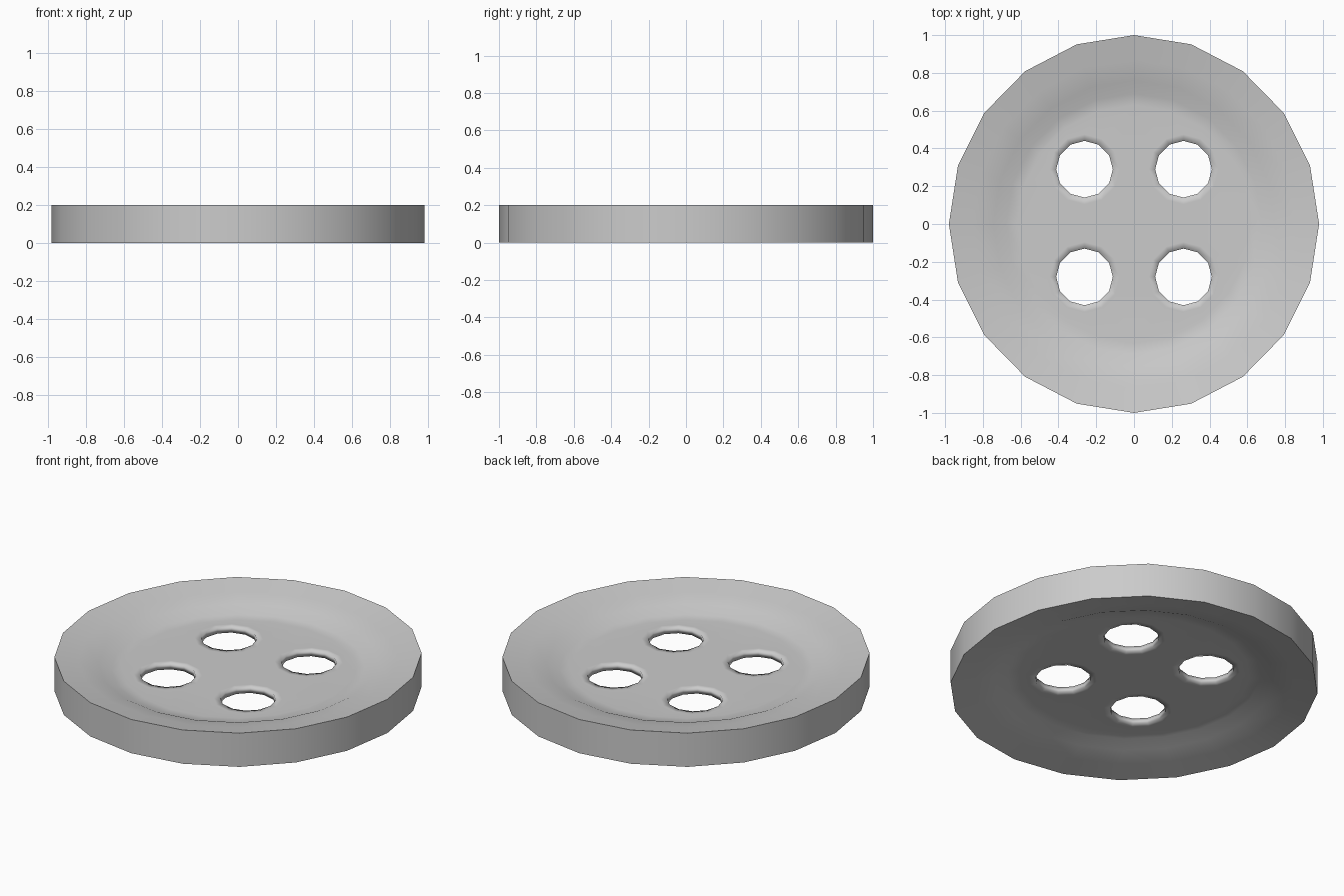
import bpy, bmesh
from math import sin, cos, tau

if "Cube" in bpy.data.objects:
    bpy.data.objects.remove(bpy.data.objects["Cube"])

X_SCALE = 0.98
# dished face profile: (radius, height above mid-plane), rim to floor
PROFILE = [(1.0, 0.1), (0.87, 0.074), (0.76, 0.052), (0.69, 0.021), (0.63, 0.017)]
FLOOR = PROFILE[-1][1]
HOLES = [(x, y) for x in (-0.262, 0.262) for y in (-0.28, 0.29)]

bm = bmesh.new()


def ring(cx, cy, r, z, n, sx=1.0):
    return [bm.verts.new((cx + sx * r * cos(tau * i / n), cy + r * sin(tau * i / n), z + 0.1))
            for i in range(n)]


def bridge(a, b):
    n = len(a)
    for i in range(n):
        j = (i + 1) % n
        bm.faces.new((a[i], a[j], b[j], b[i]))


def loop_edges(r):
    out = []
    for i in range(len(r)):
        pair = (r[i], r[(i + 1) % len(r)])
        out.append(bm.edges.get(pair) or bm.edges.new(pair))
    return out


rims, hole_rings = [], []
for side in (1, -1):
    # dished face
    rings = [ring(0, 0, r, side * z, 20, X_SCALE) for r, z in PROFILE]
    for a, b in zip(rings, rings[1:]):
        bridge(a, b)
    rims.append(rings[0])
    # collars around the thread holes
    border = loop_edges(rings[-1])
    inner = []
    for x, y in HOLES:
        outer_ring = ring(x, y, 0.185, side * FLOOR, 12)
        hole = ring(x, y, 0.15, side * FLOOR, 12)
        bridge(outer_ring, hole)
        border += loop_edges(outer_ring)
        inner.append(hole)
    hole_rings.append(inner)
    # flat floor between collars and dish
    bmesh.ops.triangle_fill(bm, edges=border, use_beauty=True, normal=(0, 0, side))

# outer wall and hole walls
bridge(*rims)
for a, b in zip(*hole_rings):
    bridge(a, b)

bmesh.ops.recalc_face_normals(bm, faces=bm.faces)
for f in bm.faces:
    f.smooth = True
# crisp outer rim
for r in rims:
    for e in loop_edges(r):
        e.smooth = False

mesh = bpy.data.meshes.new("button")
bm.to_mesh(mesh)
bm.free()
button = bpy.data.objects.new("button", mesh)
bpy.context.collection.objects.link(button)
